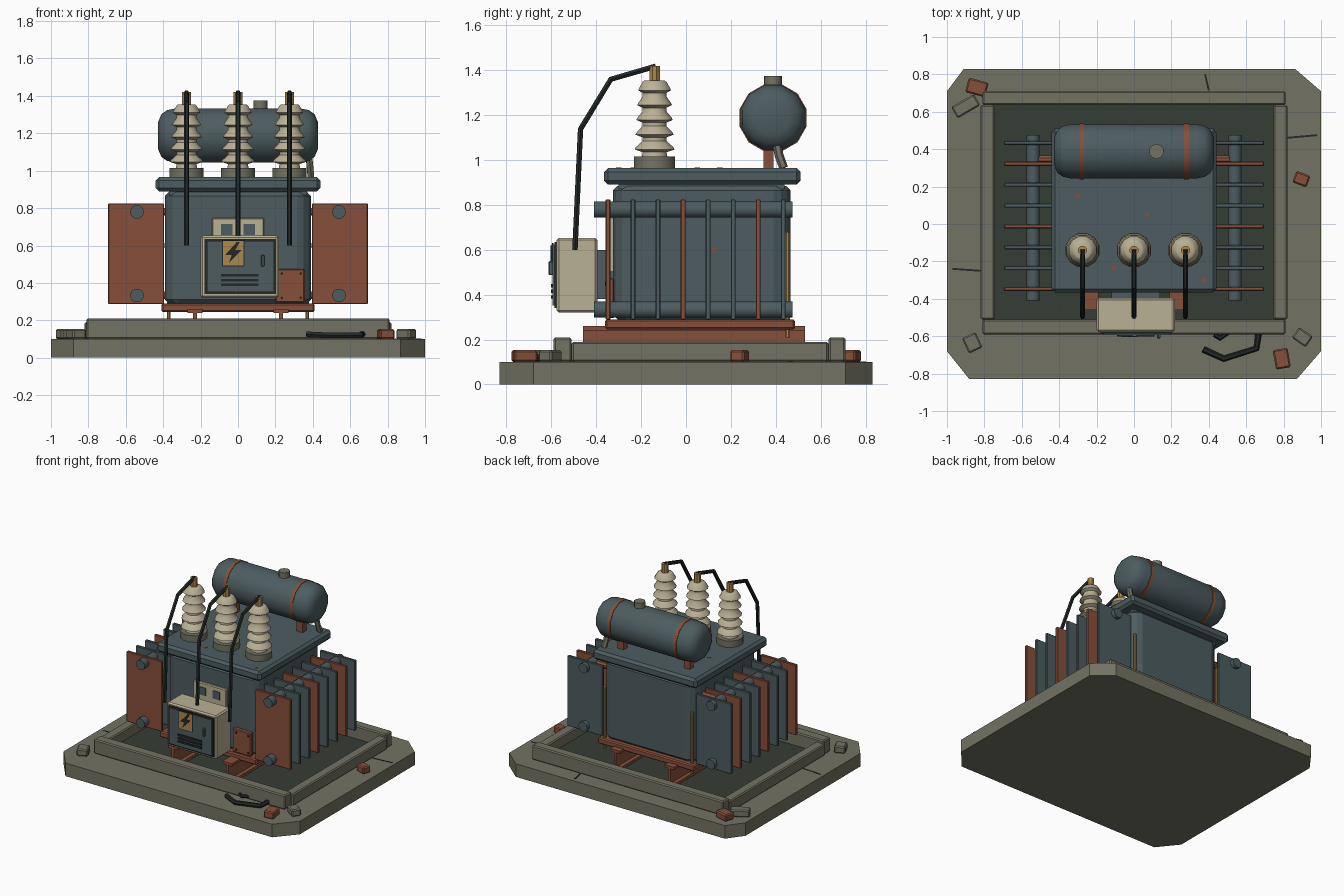
import bpy, bmesh, math
from mathutils import Vector, Matrix

cube = bpy.data.objects.get("Cube")
if cube:
    bpy.data.objects.remove(cube, do_unlink=True)


def material(name, *rgb):
    m = bpy.data.materials.new(name)
    m.use_nodes = True
    col = [(c / 255) ** 2.2 for c in rgb] + [1]
    m.diffuse_color = col
    m.node_tree.nodes["Principled BSDF"].inputs["Base Color"].default_value = col
    return m


steel = material("blue grey steel", 78, 93, 97)
rust = material("rust", 134, 80, 60)
cream = material("cream", 184, 175, 148)
concrete = material("concrete", 114, 114, 99)
oily = material("oily floor", 56, 63, 56)
black = material("black rubber", 40, 45, 44)
brass = material("brass", 172, 134, 76)


def finish(name, bm, mat, bevel=0, smooth=False):
    bmesh.ops.recalc_face_normals(bm, faces=bm.faces)
    me = bpy.data.meshes.new(name)
    bm.to_mesh(me)
    bm.free()
    me.materials.append(mat)
    if smooth:
        for p in me.polygons:
            p.use_smooth = True
        me.set_sharp_from_angle(angle=math.radians(40))
    ob = bpy.data.objects.new(name, me)
    bpy.context.collection.objects.link(ob)
    if bevel:
        mod = ob.modifiers.new("edge", "BEVEL")
        mod.width = bevel
        mod.segments = 1
    return ob


def box(name, x, y, z, mat, bevel=0, turn=0):
    """Box from ranges along each axis, turned about its own centre."""
    bm = bmesh.new()
    bmesh.ops.create_cube(bm, size=1)
    bmesh.ops.scale(bm, vec=[b - a for a, b in (x, y, z)], verts=bm.verts)
    ob = finish(name, bm, mat, bevel)
    ob.location = [(a + b) / 2 for a, b in (x, y, z)]
    ob.rotation_euler.z = math.radians(turn)
    return ob


def prism(name, pts, lo, hi, mat, bevel=0, along_y=False):
    """Extruded outline, along z or along y."""
    bm = bmesh.new()
    place = (lambda a, b, h: (a, h, b)) if along_y else (lambda a, b, h: (a, b, h))
    face = bm.faces.new([bm.verts.new(place(a, b, lo)) for a, b in pts])
    top = bmesh.ops.extrude_face_region(bm, geom=[face])["geom"]
    bmesh.ops.translate(bm, vec=place(0, 0, hi - lo),
                        verts=[v for v in top if isinstance(v, bmesh.types.BMVert)])
    return finish(name, bm, mat, bevel)


def lathe(name, profile, at, mat, sides=12, axis="Z", smooth=True):
    """Closed turned solid from (radius, height) pairs."""
    bm = bmesh.new()
    rings = []
    for r, h in profile:
        rings.append([bm.verts.new((r * math.cos(t), r * math.sin(t), h))
                      for t in ((k + .5) * math.tau / sides for k in range(sides))])
    for low, high in zip(rings, rings[1:]):
        for k in range(sides):
            n = (k + 1) % sides
            bm.faces.new((low[k], low[n], high[n], high[k]))
    bm.faces.new(rings[0][::-1])
    bm.faces.new(rings[-1])
    turn = {"Z": Matrix(), "X": Matrix.Rotation(math.pi / 2, 4, "Y"),
            "Y": Matrix.Rotation(-math.pi / 2, 4, "X")}[axis]
    bm.transform(turn)
    ob = finish(name, bm, mat, 0, smooth)
    ob.location = at
    return ob


def rod(name, r, length, at, mat, sides=12, axis="Z"):
    return lathe(name, [(r, 0), (r, length)], at, mat, sides, axis)


def tube(name, pts, r, mat):
    cu = bpy.data.curves.new(name, "CURVE")
    cu.dimensions = "3D"
    cu.bevel_depth = r
    cu.bevel_resolution = 1
    cu.use_fill_caps = True
    sp = cu.splines.new("POLY")
    sp.points.add(len(pts) - 1)
    for p, co in zip(sp.points, pts):
        p.co = (*co, 1)
    tmp = bpy.data.objects.new(name + " path", cu)
    bpy.context.collection.objects.link(tmp)
    bpy.context.view_layer.update()
    bm = bmesh.new()
    bm.from_mesh(tmp.evaluated_get(bpy.context.evaluated_depsgraph_get()).to_mesh())
    bpy.data.objects.remove(tmp)
    finish(name, bm, mat, smooth=True)


# Foundation slab, curb and oily pit floor
prism("foundation_slab", [(-1, -.68), (-.88, -.83), (.87, -.83), (1, -.68),
                          (1, .71), (.86, .83), (-.91, .83), (-1, .71)], 0, .1, concrete)
box("pit_floor", (-.76, .76), (-.53, .65), (.09, .11), oily)
box("curb_front", (-.81, .81), (-.59, -.51), (.1, .21), concrete, .008)
box("curb_back", (-.81, .81), (.635, .71), (.1, .21), concrete, .008)
for s in (-1, 1):
    box("curb_side", sorted((s * .745, s * .82)), (-.51, .635), (.1, .19), concrete, .008)

# Skid beams and base frame
for x in (-.23, .23):
    for z in (.11, .24):
        box("skid_flange", (x - .04, x + .04), (-.46, .53), (z, z + .02), rust)
    box("skid_web", (x - .01, x + .01), (-.46, .53), (.13, .24), rust)
box("base_frame", (-.41, .41), (-.36, .485), (.245, .29), rust, .008)

# Tank with chamfered corners, and its cover
X, F, B, c = .39, -.325, .465, .055
prism("tank", [(-X, F + c), (-X + c, F), (X - c, F), (X, F + c),
               (X, B - c), (X - c, B), (-X + c, B), (-X, B - c)], .29, .885, steel, .02)
box("tank_cover", (-.44, .44), (-.365, .51), (.89, .965), steel, .018)
box("cover_gasket", (-.37, .37), (-.3, .44), (.87, .9), steel)
for x in (-.37, .37):
    rod("corner_pipe", .011, .47, (x, .453, .21), brass, 8)

# Radiators: fins, headers and connecting stubs
for s in (-1, 1):
    for i in range(8):
        y = -.347 + i * .1115
        box("radiator_fin", sorted((s * .395, s * .695)), (y - .011, y + .011),
            (.287, .825), rust if i % 3 == 0 else steel, .004)
    for z in (.333, .78):
        rod("radiator_header", .037, .885, (s * .54, -.41, z), steel, 12, "Y")
        rod("radiator_stub", .022, .2, (s * .44 - .1, .345, z), rust, 8, "X")

# Conservator drum with bands, legs, filler cap and drain pipe
drum = [(.075, -.427), (.118, -.41), (.14, -.38), (.15, -.335)]
lathe("conservator_drum", drum + [(r, -h) for r, h in reversed(drum)],
      (0, .388, 1.188), steel, 12, "X")
for x in (-.28, .28):
    rod("drum_band", .154, .025, (x - .012, .388, 1.188), rust, 12, "X")
    box("drum_leg", (x - .025, x + .025), (.345, .39), (.96, 1.06), rust)
rod("filler_cap", .04, .06, (.12, .388, 1.315), concrete, 10)
tube("drain_pipe", [(.38, .405, 1.07), (.385, .415, 1.02), (.39, .435, .965)], .02, concrete)

# Bushings with ribbed porcelain, brass terminals and cables
sheds = [(.06, 1.01)]
for i in range(5):
    z, r = 1.035 + i * .066, .092 - i * .004
    sheds += [(.055, z), (r, z + .012), (r - .005, z + .022), (.055, z + .05)]
sheds.append((.045, 1.355))
for x in (-.275, 0, .275):
    rod("bushing_flange", .094, .053, (x, -.14, .962), concrete, 12)
    lathe("bushing_porcelain", sheds, (x, -.14, 0), cream, 12)
    rod("bushing_terminal", .025, .07, (x, -.14, 1.35), brass, 8)
    tube("cable", [(x, -.135, 1.418), (x, -.335, 1.36), (x, -.47, 1.138), (x, -.495, .6)],
         .014, black)

# Control cabinet with door, louvres, handle and warning sign
box("cabinet", (-.2, .218), (-.577, -.395), (.32, .653), cream, .01)
box("door_frame", (-.178, .203), (-.585, -.57), (.34, .635), black)
box("door", (-.167, .192), (-.594, -.58), (.351, .624), steel)
for z in (.39, .415, .44):
    box("louvre", (-.09, .11), (-.602, -.59), (z - .007, z + .007), black)
box("door_handle", (.124, .142), (-.612, -.59), (.487, .55), steel, .004)
box("sign_border", (-.086, .036), (-.597, -.59), (.488, .63), black)
box("warning_sign", (-.08, .03), (-.6, -.592), (.494, .624), brass)
bolt = [(.02, .06), (-.043, -.01), (-.008, -.01), (-.025, -.055), (.043, .015), (.01, .015), (.035, .06)]
prism("sign_bolt", [(a - .025, b + .56) for a, b in bolt], -.604, -.598, black, along_y=True)

# Instrument panel and rusty hatch on the tank front
box("instrument_panel", (-.14, .14), (-.345, -.32), (.5, .748), cream, .006)
for x in (-.06, .06):
    box("gauge_window", (x - .03, x + .03), (-.35, -.34), (.655, .715), steel)
box("rusty_hatch", (.2, .357), (-.355, -.32), (.295, .475), rust, .006)
for x in (.235, .335):
    for z in (.32, .45):
        rod("hatch_screw", .008, .01, (x, -.362, z), black, 6, "Y")
box("cabinet_bracket", (-.12, .14), (-.4, -.32), (.38, .6), steel)

# Rust spots
for x, y in ((-.11, -.235), (.07, .05), (-.3, .15), (.37, -.3)):
    rod("cover_spot", .013, .004, (x, y, .963), rust, 7)
for s in (-1, 1):
    rod("side_spot", .014, .006, (s * .39 - .003, .125, .6), rust, 7, "X")

# Rubble on the slab
for x, y, w, d, turn, mat in ((-.84, .73, .11, .08, -15, rust), (-.9, .63, .14, .07, 30, concrete),
                              (.895, .24, .08, .065, -20, rust), (-.865, -.635, .08, .09, 25, concrete),
                              (.9, -.605, .09, .07, -35, concrete), (.79, -.72, .08, .105, 10, rust)):
    box("rubble", (x - w / 2, x + w / 2), (y - d / 2, y + d / 2), (.1, .153), mat, .008, turn)

# Discarded hose and slab cracks
tube("hose", [(.37, -.67, .125), (.48, -.72, .12), (.655, -.665, .12), (.665, -.59, .125)], .017, black)
tube("hose_scrap", [(.43, -.59, .12), (.46, -.61, .12), (.5, -.58, .12)], .014, black)
for x, y, length, turn in ((.39, .757, .09, -77), (.9, .468, .16, 5), (-.895, -.245, .15, -4)):
    box("slab_crack", (x - length / 2, x + length / 2), (y - .005, y + .005), (.098, .102), black, 0, turn)
